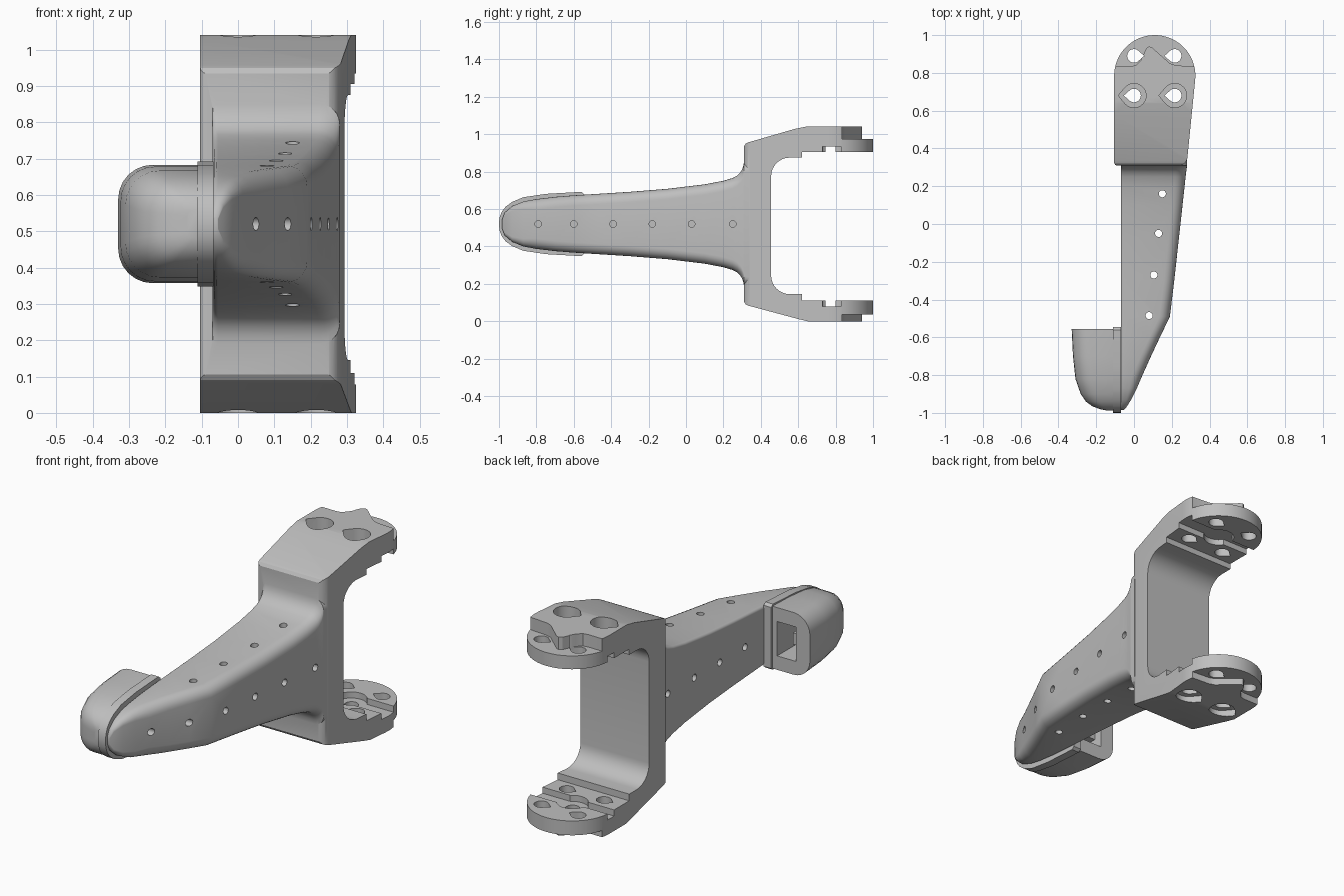
import bpy, bmesh, math
from mathutils import Vector

if "Cube" in bpy.data.objects:
    bpy.data.objects.remove(bpy.data.objects["Cube"])

CZ = 0.52  # height of the symmetry plane
grey = bpy.data.materials.new("plain_grey")
grey.diffuse_color = (0.52, 0.52, 0.52, 1)
grey.use_nodes = True
grey.node_tree.nodes["Principled BSDF"].inputs["Base Color"].default_value = grey.diffuse_color


def finish(name, bm):
    bmesh.ops.recalc_face_normals(bm, faces=bm.faces)
    me = bpy.data.meshes.new(name)
    bm.to_mesh(me)
    bm.free()
    me.materials.append(grey)
    ob = bpy.data.objects.new(name, me)
    bpy.context.collection.objects.link(ob)
    return ob


def prism(name, pts, axis, a, b):
    """Extrude a flat outline: (y,z) along x, or (x,y) along z."""
    bm = bmesh.new()
    place = (lambda p, t: (t, p[0], p[1])) if axis == 'x' else (lambda p, t: (p[0], p[1], t))
    lo = [bm.verts.new(place(p, a)) for p in pts]
    hi = [bm.verts.new(place(p, b)) for p in pts]
    bm.faces.new(lo)
    bm.faces.new(hi)
    for i in range(len(pts)):
        j = (i + 1) % len(pts)
        bm.faces.new((lo[i], lo[j], hi[j], hi[i]))
    return finish(name, bm)


def arc(cx, cy, r, a0, a1, n):
    return [(cx + r * math.cos(math.radians(a0 + (a1 - a0) * i / n)),
             cy + r * math.sin(math.radians(a0 + (a1 - a0) * i / n))) for i in range(n + 1)]


def rect(x0, x1, y0, y1):
    return [(x0, y0), (x1, y0), (x1, y1), (x0, y1)]


def disc(cx, cy, r, n=20):
    return arc(cx, cy, r, 0, 360, n)[:-1]


def teardrop(cx, cy, r, d, tip=1.35):
    pts = arc(0, 0, r, 40, 320, 20) + [(r * tip, 0)]
    return [(cx + d * x, cy + y) for x, y in pts]


def combine(target, other, op='DIFFERENCE'):
    other.hide_render = True
    mod = target.modifiers.new("combine", 'BOOLEAN')
    mod.operation, mod.solver, mod.object = op, 'EXACT', other
    bpy.context.view_layer.objects.active = target
    bpy.ops.object.modifier_apply(modifier=mod.name)
    bpy.data.objects.remove(other)


def loft(name, sections):
    """Skin rounded sections (y, x_left, x_right, half_height, r_left, r_right)."""
    bm = bmesh.new()
    rings = []
    for y, xl, xr, h, rl, rr in sections:
        lim = 0.48 * min(xr - xl, 2 * h)
        rl, rr = min(rl, lim), min(rr, lim)
        pts = (arc(xr - rr, h - rr, rr, 0, 90, 6) + arc(xl + rl, h - rl, rl, 90, 180, 6)
               + arc(xl + rl, rl - h, rl, 180, 270, 6) + arc(xr - rr, rr - h, rr, 270, 360, 6))
        rings.append([bm.verts.new((x, y, CZ + z)) for x, z in pts])
    for A, B in zip(rings, rings[1:]):
        for i in range(len(A)):
            j = (i + 1) % len(A)
            bm.faces.new((A[i], A[j], B[j], B[i]))
    bm.faces.new(rings[0])
    bm.faces.new(rings[-1])
    return finish(name, bm)


# Fork: C-shaped side profile trimmed by the plan outline
lower = [(1.05, 0.11), (0.62, 0.11), (0.62, 0.145)] + arc(0.555, 0.245, 0.1, 270, 180, 8)
upper = arc(0.555, 0.775, 0.1, 180, 90, 8) + [(0.62, 0.875), (0.62, 0.905), (1.05, 0.905)]
outer = [(1.05, 1.04), (0.64, 1.04), (0.58, 1.028), (0.335, 0.957), (0.32, 0.95), (0.31, 0.935),
         (0.31, 0.105), (0.32, 0.09), (0.335, 0.083), (0.6, 0.012), (0.65, 0.0), (1.05, 0.0)]
bracket = prism("bracket", lower + upper + outer, 'x', -0.2, 0.4)
plan = (arc(0.11, 0.785, 0.215, -6, 180, 40) + arc(-0.09, 0.325, 0.015, 180, 270, 4)
        + arc(0.233, 0.357, 0.05, 270, 354, 8))
combine(bracket, prism("plan_trim", plan, 'z', -0.2, 1.3), 'INTERSECT')

# Tapered arm: y, right edge, half height
stations = [(-0.985, -0.055, .02), (-0.97, -0.04, .06), (-0.93, -0.015, .095), (-0.87, .015, .12),
            (-0.8, .045, .133), (-0.7, .09, .145), (-0.6, .137, .153), (-0.49, .19, .16),
            (-0.3, .213, .172), (-0.1, .235, .188), (.1, .257, .212), (.2, .268, .231),
            (.25, .273, .246), (.275, .276, .260), (.295, .279, .282), (.305, .28, .305),
            (.31, .28, .33), (.34, .281, .33)]
arm = loft("arm", [(y, -0.07, x, h, 0.015, 0.055) for y, x, h in stations])
combine(bracket, arm, 'UNION')

# Stepped ends of both plates
step = [(-0.3, 0.84), (-0.02, 0.835), (0.01, 0.84), (0.035, 0.865), (0.065, 0.93), (0.08, 0.94),
        (0.095, 0.935), (0.19, 0.85), (0.22, 0.84), (0.5, 0.82), (0.5, 1.2), (-0.3, 1.2)]
combine(bracket, prism("step_cut", step, 'z', 0.975, 1.2))
combine(bracket, prism("step_cut", step, 'z', -0.2, 0.035))

# Plate holes with counterbores on the outer faces
for x in (0.0, 0.215):
    for y in (0.68, 0.89):
        d = -1 if y < 0.8 else (1 if x < 0.1 else -1)
        combine(bracket, prism("bolt_cut", teardrop(x, y, 0.036, d, 1.5), 'z', -0.2, 1.3))
    for z0, z1 in ((0.975, 1.2), (-0.2, 0.035)):
        combine(bracket, prism("bore_cut", teardrop(x, 0.68, 0.064, -1, 1.3), 'z', z0, z1))

# Inner cable channel with a round hub on each plate
for z0, z1 in ((0.85, 0.935), (0.078, 0.16)):
    combine(bracket, prism("channel_cut", rect(-0.2, 0.06, 0.745, 0.80), 'z', z0, z1))
    combine(bracket, prism("channel_cut", rect(0.16, 0.4, 0.73, 0.83), 'z', z0, z1))
    combine(bracket, prism("hub_cut", disc(0.108, 0.785, 0.075, 28), 'z', z0, z1))
combine(bracket, prism("hub_hole_cut", disc(0.108, 0.785, 0.034), 'z', 0.02, 0.16))

# Small arm holes: vertical ones pass through, side ones are blind
for x, y in ((0.15, 0.16), (0.13, -0.05), (0.105, -0.27), (0.08, -0.485)):
    combine(bracket, prism("pin_cut", disc(x, y, 0.019, 14), 'z', 0.0 + 0.15, 0.9))
for y in (-0.79, -0.6, -0.39, -0.18, 0.03, 0.25):
    right = 0.05 if y < -0.7 else 0.25 + 0.11 * y
    combine(bracket, prism("side_pin_cut", disc(y, CZ, 0.018, 14), 'x', right - 0.1, 0.5))
    if y > -0.5:
        combine(bracket, prism("side_pin_cut", disc(y, CZ, 0.018, 14), 'x', -0.2, 0.02))

# Rounded side cap with an open pocket at the rear
cap = loft("side_cap", [(y, x, -0.1, h, 0.095, 0.01) for y, x, h in (
    (-0.988, -0.14, .04), (-0.98, -0.18, .065), (-0.965, -0.22, .088), (-0.94, -0.255, .108),
    (-0.9, -0.282, .128), (-0.82, -0.31, .147), (-0.7, -0.323, .158), (-0.555, -0.33, .163))])
combine(cap, prism("pocket_cut", rect(-0.8, -0.4, 0.43, 0.61), 'x', -0.25, -0.14))
latch = prism("pocket_latch", rect(-0.81, -0.60, 0.49, 0.55), 'x', -0.255, -0.20)

# Thin flange between cap and arm
half = [(-0.985, .065), (-0.965, .092), (-0.93, .118), (-0.87, .143), (-0.75, .161), (-0.56, .172), (-0.545, .16)]
rim = [(-1.0, CZ), (-0.997, CZ + .035)] + [(y, CZ + h) for y, h in half]
rim += [(y, CZ - h) for y, h in reversed(half)] + [(-0.997, CZ - .035)]
flange = prism("cap_flange", rim, 'x', -0.112, -0.068)

# Smooth the rounded surfaces, keep hard edges
for ob in (bracket, cap, flange):
    bpy.ops.object.select_all(action='DESELECT')
    ob.select_set(True)
    bpy.context.view_layer.objects.active = ob
    bpy.ops.object.shade_smooth_by_angle(angle=math.radians(30))
